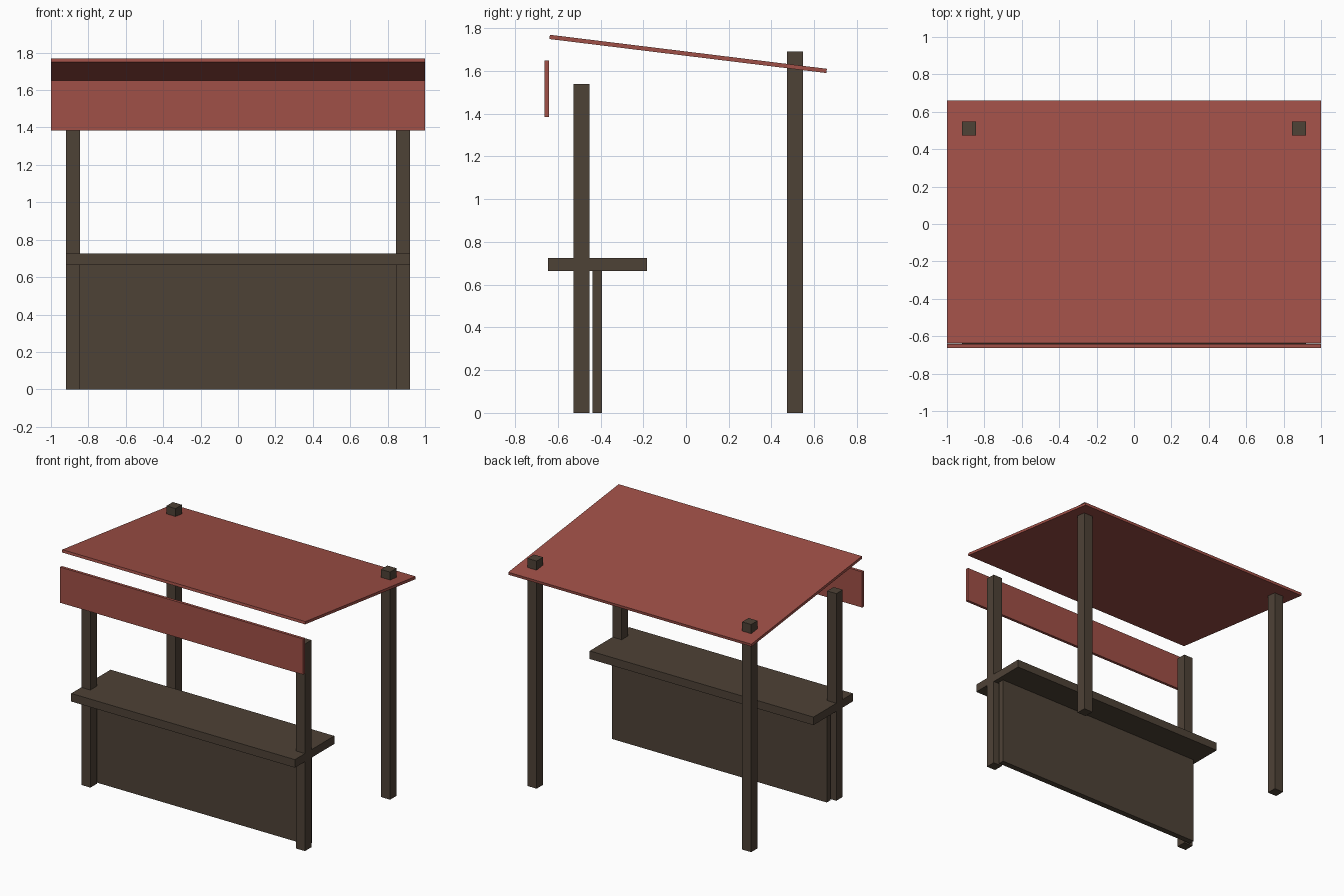
import bpy, math

if "Cube" in bpy.data.objects:
    bpy.data.objects.remove(bpy.data.objects["Cube"])


def material(name, rgb):
    m = bpy.data.materials.new(name)
    m.diffuse_color = (*rgb, 1)
    m.use_nodes = True
    m.node_tree.nodes["Principled BSDF"].inputs["Base Color"].default_value = m.diffuse_color
    return m


wood = material("dark brown wood", (0.076, 0.054, 0.037))
red = material("faded red", (0.352, 0.080, 0.063))


def box(name, x, y, z, mat, tilt=0):
    """Box spanning the given (min, max) ranges, tilted about its own x axis."""
    spans = (x, y, z)
    bpy.ops.mesh.primitive_cube_add(size=1, location=[(a + b) / 2 for a, b in spans])
    ob = bpy.context.object
    ob.name = name
    ob.scale = [b - a for a, b in spans]
    ob.rotation_euler.x = tilt
    ob.data.materials.append(mat)
    return ob


# Corner posts: the rear pair pokes through the roof
for side, s in (("left", -1), ("right", 1)):
    x = sorted((s * 0.845, s * 0.92))
    box(f"front_post_{side}", x, (-0.527, -0.452), (0, 1.54), wood)
    box(f"back_post_{side}", x, (0.473, 0.548), (0, 1.692), wood)

# Counter top and the panel beneath it
box("counter_top", (-0.92, 0.92), (-0.645, -0.183), (0.665, 0.725), wood)
box("counter_panel", (-0.883, 0.883), (-0.437, -0.393), (0, 0.665), wood)

# Sloping roof board and hanging front valance
box("roof", (-1, 1), (-0.643, 0.663), (1.67, 1.69), red, math.radians(-7))
box("front_valance", (-1, 1), (-0.663, -0.642), (1.385, 1.65), red)
